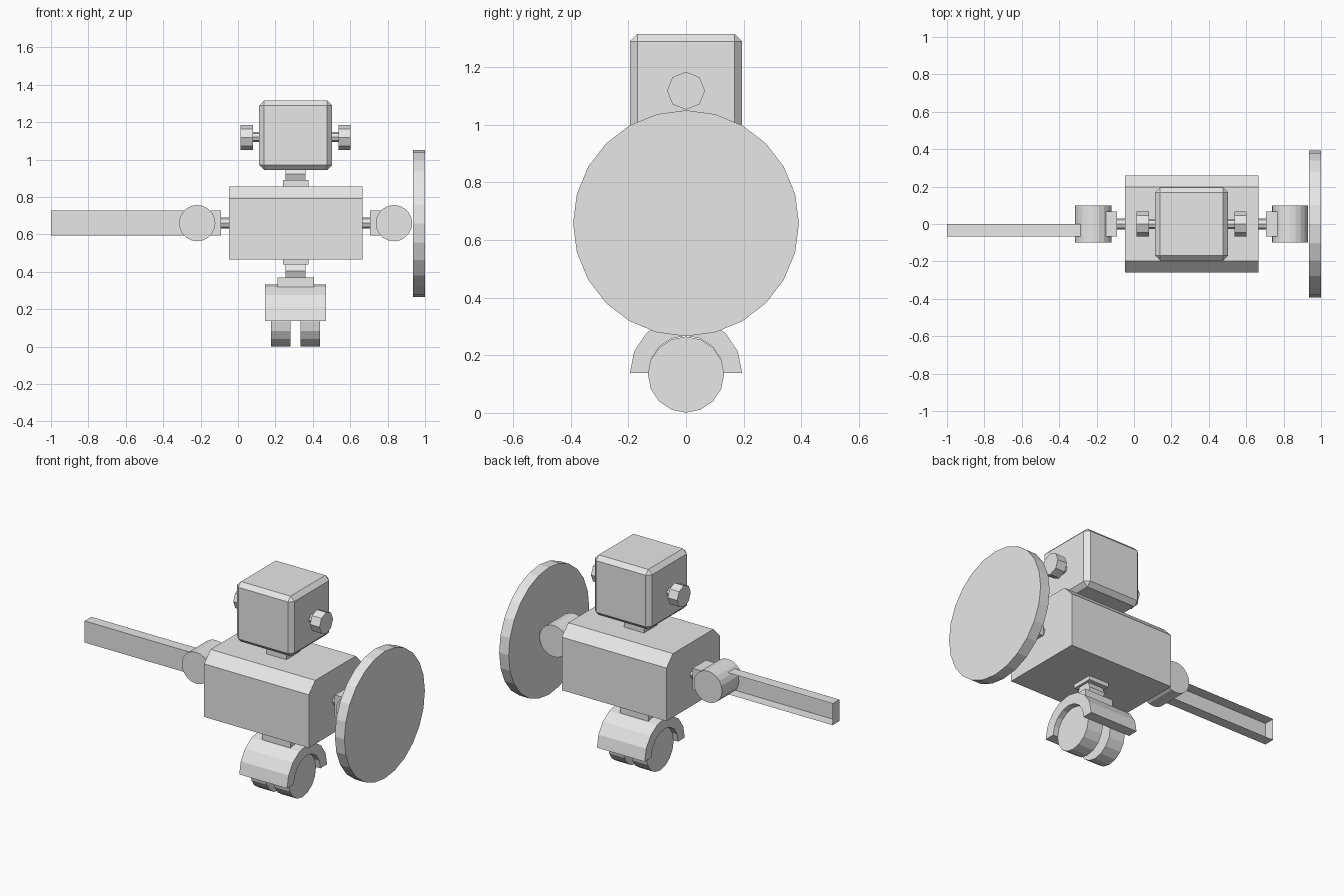
import bpy, bmesh, math

if "Cube" in bpy.data.objects:
    bpy.data.objects.remove(bpy.data.objects["Cube"])

grey = bpy.data.materials.new("light grey")
grey.diffuse_color = (0.8, 0.8, 0.8, 1)
grey.use_nodes = True
grey.node_tree.nodes["Principled BSDF"].inputs["Base Color"].default_value = grey.diffuse_color
CX = 0.308  # centre line of the robot


def mesh_object(name, bm):
    bmesh.ops.recalc_face_normals(bm, faces=bm.faces)
    me = bpy.data.meshes.new(name)
    bm.to_mesh(me)
    bm.free()
    ob = bpy.data.objects.new(name, me)
    bpy.context.collection.objects.link(ob)
    me.materials.append(grey)
    return ob


def extrude_profile(name, pts, a, b, axis="X"):
    """Closed profile swept from a to b; X profiles are (y, z), Y profiles are (x, z)."""
    def place(p, t):
        return (t, p[0], p[1]) if axis == "X" else (p[0], t, p[1])
    bm = bmesh.new()
    near = [bm.verts.new(place(p, a)) for p in pts]
    far = [bm.verts.new(place(p, b)) for p in pts]
    n = len(pts)
    bm.faces.new(near)
    bm.faces.new(far[::-1])
    for i in range(n):
        j = (i + 1) % n
        bm.faces.new((near[i], near[j], far[j], far[i]))
    return mesh_object(name, bm)


def arc(r, cu, cz, sides, count):
    return [(cu + r * math.cos(2 * math.pi * i / sides),
             cz + r * math.sin(2 * math.pi * i / sides)) for i in range(count)]


def cylinder(name, r, cu, cz, a, b, sides, axis="X"):
    return extrude_profile(name, arc(r, cu, cz, sides, sides), a, b, axis)


def box(name, x0, x1, y0, y1, z0, z1):
    return extrude_profile(name, [(y0, z0), (y1, z0), (y1, z1), (y0, z1)], x0, x1)


# Torso with sloped upper front and back edges
extrude_profile("torso", [(-0.26, 0.465), (0.26, 0.465), (0.26, 0.792), (0.197, 0.857),
                          (-0.197, 0.857), (-0.26, 0.792)], CX - 0.357, CX + 0.357)

# Head with bevelled edges
head = box("head", CX - 0.195, CX + 0.195, -0.195, 0.195, 0.945, 1.315)
bev = head.modifiers.new("bevel", "BEVEL")
bev.width = 0.026
bev.segments = 1

# Neck and waist joints
box("neck_plate", CX - 0.068, CX + 0.068, -0.066, 0.066, 0.85, 0.89)
cylinder("neck_joint", 0.052, 0, 0.922, CX - 0.053, CX + 0.053, 8)
box("waist_plate", CX - 0.068, CX + 0.068, -0.066, 0.066, 0.44, 0.47)
cylinder("waist_joint", 0.052, 0, 0.404, CX - 0.053, CX + 0.053, 8)
box("hip_plate", CX - 0.097, CX + 0.097, -0.066, 0.066, 0.30, 0.37)

# Ears and wheels on both sides
for side, s in (("left", -1), ("right", 1)):
    cylinder(side + "_ear_pin", 0.027, 0, 1.12, CX + s * 0.18, CX + s * 0.24, 8)
    cylinder(side + "_ear", 0.066, 0, 1.118, CX + s * 0.229, CX + s * 0.294, 8)
    cylinder(side + "_wheel", 0.132, 0, 0.133, CX + s * 0.027, CX + s * 0.131, 16)

# Half-ring fender over the wheels
extrude_bm = bmesh.new()
outer, inner = arc(0.195, 0, 0.138, 16, 9), arc(0.13, 0, 0.138, 16, 9)
rings = [[extrude_bm.verts.new((x, *p)) for p in ring]
         for x in (CX - 0.163, CX + 0.163) for ring in (outer, inner)]
loop = [rings[0], rings[1], rings[3], rings[2]]
for k in range(4):
    a, b = loop[k], loop[(k + 1) % 4]
    for i in range(8):
        extrude_bm.faces.new((a[i], a[i + 1], b[i + 1], b[i]))
for i in (0, 8):
    extrude_bm.faces.new([r[i] for r in loop])
mesh_object("fender", extrude_bm)

# Arms: shoulder pin, block and drum
for side, s in (("left", -1), ("right", 1)):
    cylinder(side + "_shoulder_pin", 0.03, 0, 0.661, CX + s * 0.34, CX + s * 0.41, 8)
    box(side + "_arm_block", CX + s * 0.398, CX + s * 0.458, -0.066, 0.066, 0.595, 0.728)
    cylinder(side + "_arm_drum", 0.097, CX + s * 0.526, 0.66, -0.098, 0.098, 20, "Y")

# Blade: a shallow tray open at the back
blade = box("blade", -1.0, -0.26, -0.066, 0.0, 0.595, 0.728)
bm = bmesh.new()
bm.from_mesh(blade.data)
bmesh.ops.delete(bm, geom=[f for f in bm.faces if f.normal.y > 0.9], context="FACES_ONLY")
bm.to_mesh(blade.data)
bm.free()

# Round shield
cylinder("shield", 0.392, 0, 0.658, 0.935, 1.0, 24)
